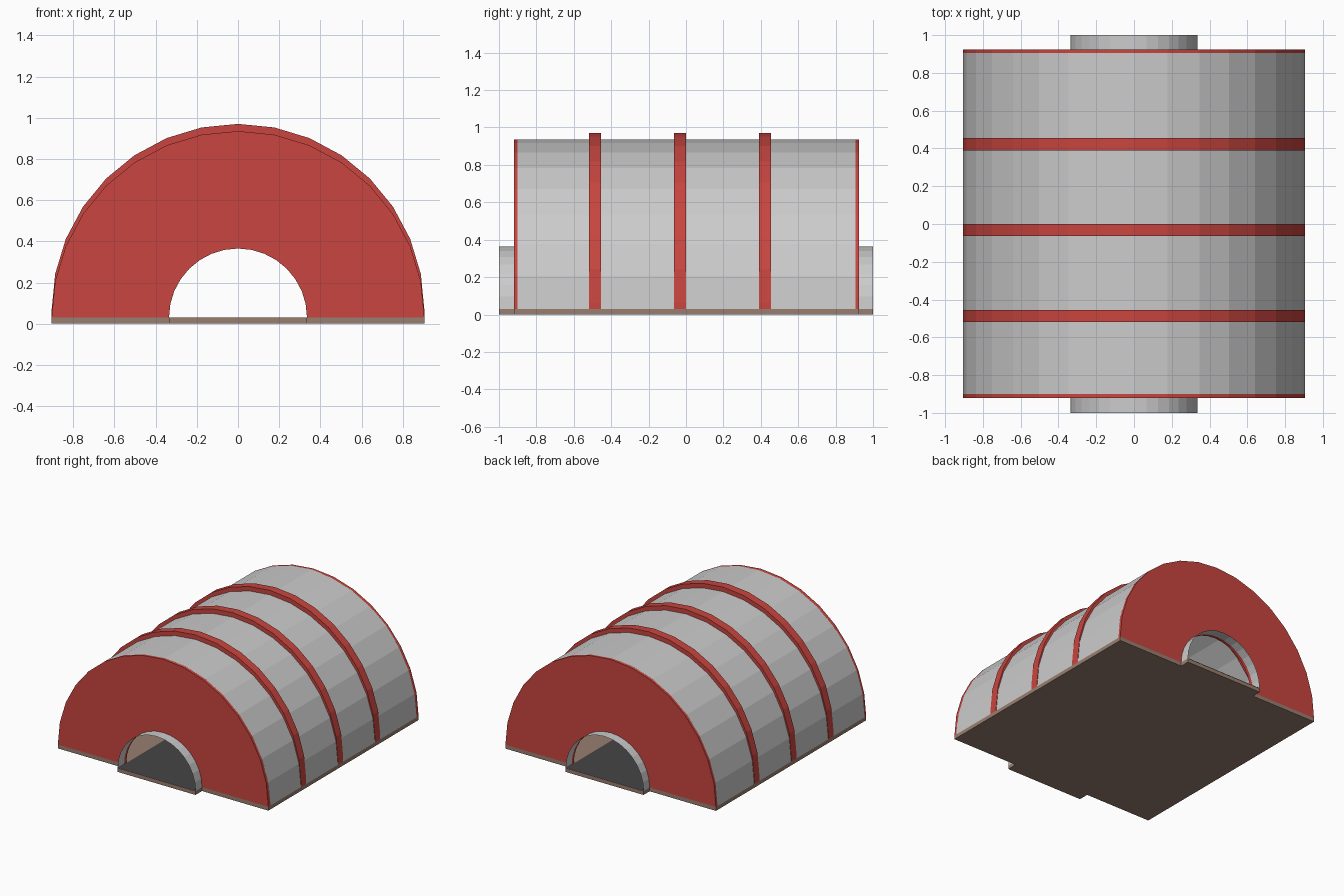
import bpy, bmesh
from math import cos, sin, pi

if "Cube" in bpy.data.objects:
    bpy.data.objects.remove(bpy.data.objects["Cube"])

SEG = 16          # facets per half circle
FLOOR = 0.03      # floor thickness
R, HOLE = 0.905, 0.335


def material(name, rgb):
    m = bpy.data.materials.new(name)
    m.diffuse_color = (*rgb, 1)
    m.use_nodes = True
    m.node_tree.nodes["Principled BSDF"].inputs["Base Color"].default_value = m.diffuse_color
    return m


RED = material("dark_red", (0.58, 0.06, 0.05))
BROWN = material("brown", (0.32, 0.21, 0.16))
BLACK = material("black", (0.06, 0.06, 0.06))


def arch(r, zc=FLOOR, feet=False):
    pts = [(r * cos(pi * i / SEG), zc + r * sin(pi * i / SEG)) for i in range(SEG + 1)]
    return [(r, FLOOR)] + pts + [(-r, FLOOR)] if feet else pts


def finish(name, bm, mat=None, closed=True):
    if closed:
        bmesh.ops.recalc_face_normals(bm, faces=bm.faces)
    me = bpy.data.meshes.new(name)
    bm.to_mesh(me)
    bm.free()
    if mat:
        me.materials.append(mat)
    ob = bpy.data.objects.new(name, me)
    bpy.context.collection.objects.link(ob)
    return ob


def strip(bm, a, b):
    for i in range(len(a) - 1):
        bm.faces.new((a[i], b[i], b[i + 1], a[i + 1]))


def row(bm, pts, y):
    return [bm.verts.new((x, y, z)) for x, z in pts]


def vault(name, pts, y0, y1):
    """Open arched sheet running along y."""
    bm = bmesh.new()
    strip(bm, row(bm, pts, y0), row(bm, pts, y1))
    return finish(name, bm, closed=False)


def ring(name, outer, inner, y0, y1, mat):
    """Solid half ring between two arches."""
    bm = bmesh.new()
    loops = [row(bm, outer, y0), row(bm, outer, y1), row(bm, inner, y1), row(bm, inner, y0)]
    for k in range(4):
        strip(bm, loops[k], loops[(k + 1) % 4])
    for end in (0, -1):
        bm.faces.new([l[end] for l in loops])
    return finish(name, bm, mat)


# Curved roof shell
vault("roof_shell", arch(R), -0.9, 0.905)

# Red end walls with arched openings, and short entrance tubes
for tag, y0, y1, t0, t1 in (("front", -0.92, -0.893, -1, -0.92),
                            ("back", 0.9, 0.925, 0.925, 1)):
    ring(tag + "_wall", arch(R), arch(HOLE), y0, y1, RED)
    vault(tag + "_entrance", arch(HOLE), t0, t1)

# Raised ribs over the roof
for i in range(3):
    y = -0.519 + i * 0.4545
    ring(f"rib_{i + 1}", arch(R, FLOOR + 0.035, True), arch(R - 0.012, FLOOR + 0.004, True),
         y, y + 0.064, RED)

# Cross-shaped floor slab
bm = bmesh.new()
quarter = [(R, -0.92), (R, 0.925), (HOLE, 0.925), (HOLE, 1)]
outline = [(HOLE, -1), (HOLE, -0.92)] + quarter
outline += [(-HOLE, 1), (-HOLE, 0.925), (-R, 0.925), (-R, -0.92), (-HOLE, -0.92), (-HOLE, -1)]
base = bm.faces.new([bm.verts.new((x, y, 0)) for x, y in outline])
top = bmesh.ops.extrude_face_region(bm, geom=[base], use_keep_orig=True)
bmesh.ops.translate(bm, vec=(0, 0, FLOOR),
                    verts=[v for v in top["geom"] if isinstance(v, bmesh.types.BMVert)])
finish("floor", bm, BROWN)

# Dark walkway from entrance to entrance
bm = bmesh.new()
w = HOLE - 0.005
bm.faces.new([bm.verts.new((x, y, FLOOR + 0.002))
              for x, y in ((-w, -1), (w, -1), (w, 1), (-w, 1))])
finish("walkway", bm, BLACK, closed=False)
